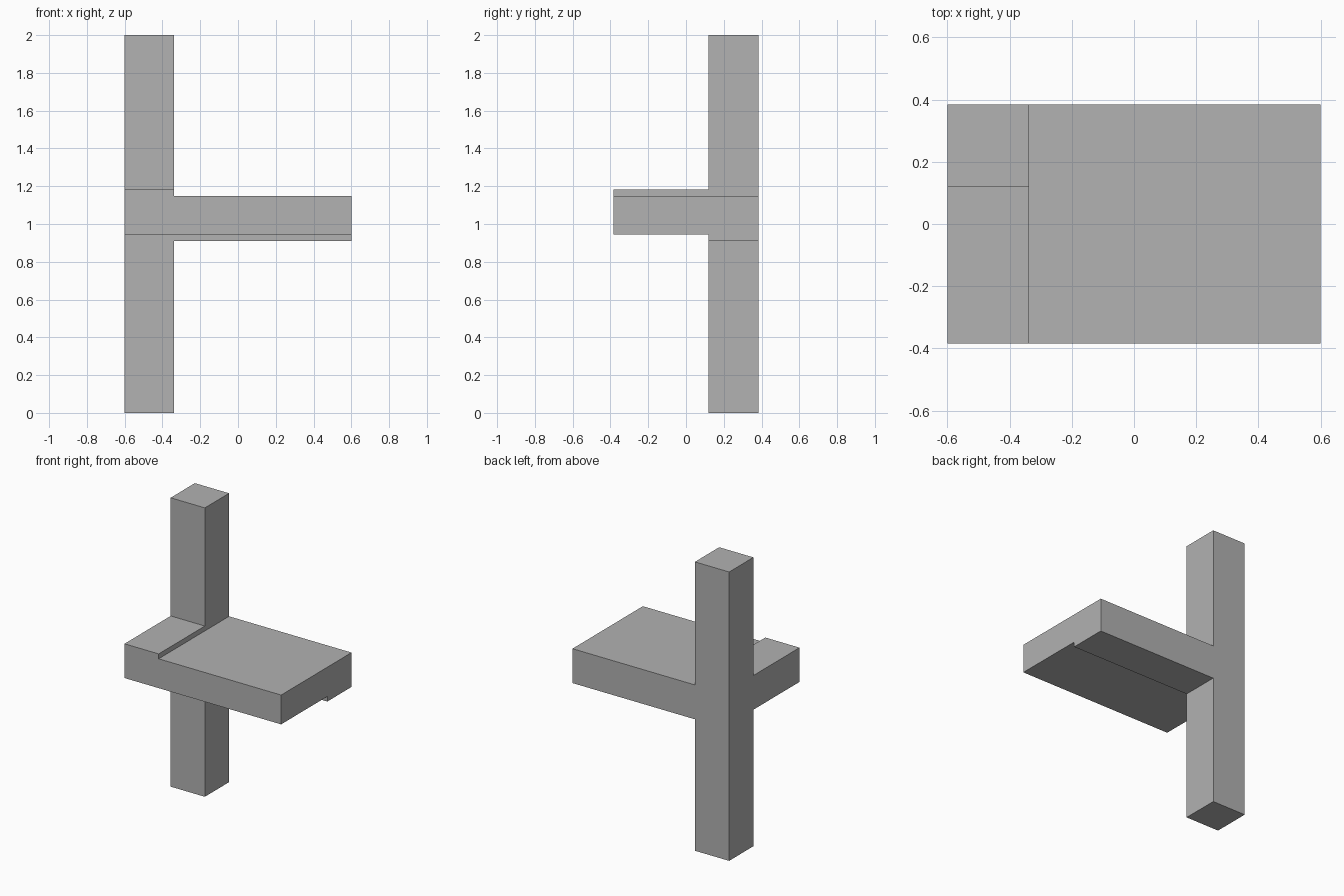
import bpy, bmesh, math
from mathutils import Vector

old = bpy.data.objects.get("Cube")
if old:
    bpy.data.objects.remove(old, do_unlink=True)

grey = bpy.data.materials.new("plain grey")
grey.use_nodes = True
colour = (0.445, 0.445, 0.445, 1)
grey.diffuse_color = colour
grey.node_tree.nodes["Principled BSDF"].inputs["Base Color"].default_value = colour


def box(name, low, high):
    low, high = Vector(low), Vector(high)
    bm = bmesh.new()
    bmesh.ops.create_cube(bm, size=1)
    for v in bm.verts:
        v.co = (low + high) / 2 + v.co * (high - low)
    mesh = bpy.data.meshes.new(name)
    bm.to_mesh(mesh)
    bm.free()
    mesh.materials.append(grey)
    obj = bpy.data.objects.new(name, mesh)
    bpy.context.collection.objects.link(obj)
    return obj


# Outer limits and the inner faces of the post
X, Y = 0.6, 0.385
post_x, post_y = -0.338, 0.12

# Upright post, with two crossing beams and the slab between them
post = box("post_and_shelf", (-X, post_y, 0), (post_x, Y, 2))
parts = [
    box("side_beam", (-X, post_y, 0.91), (X, Y, 1.148)),
    box("front_beam", (-X, -Y, 0.945), (post_x, Y, 1.182)),
    box("slab", (-X, -Y, 0.945), (X, Y, 1.148)),
]

# Join everything into one solid
bpy.context.view_layer.objects.active = post
for part in parts:
    union = post.modifiers.new("join " + part.name, "BOOLEAN")
    union.operation = "UNION"
    union.solver = "EXACT"
    union.object = part
    bpy.ops.object.modifier_apply(modifier=union.name)
    bpy.data.objects.remove(part, do_unlink=True)

# Merge flat areas
bm = bmesh.new()
bm.from_mesh(post.data)
bmesh.ops.remove_doubles(bm, verts=bm.verts, dist=0.0005)
bmesh.ops.dissolve_limit(bm, angle_limit=math.radians(1), verts=bm.verts, edges=bm.edges)
bmesh.ops.recalc_face_normals(bm, faces=bm.faces)
bm.to_mesh(post.data)
bm.free()
